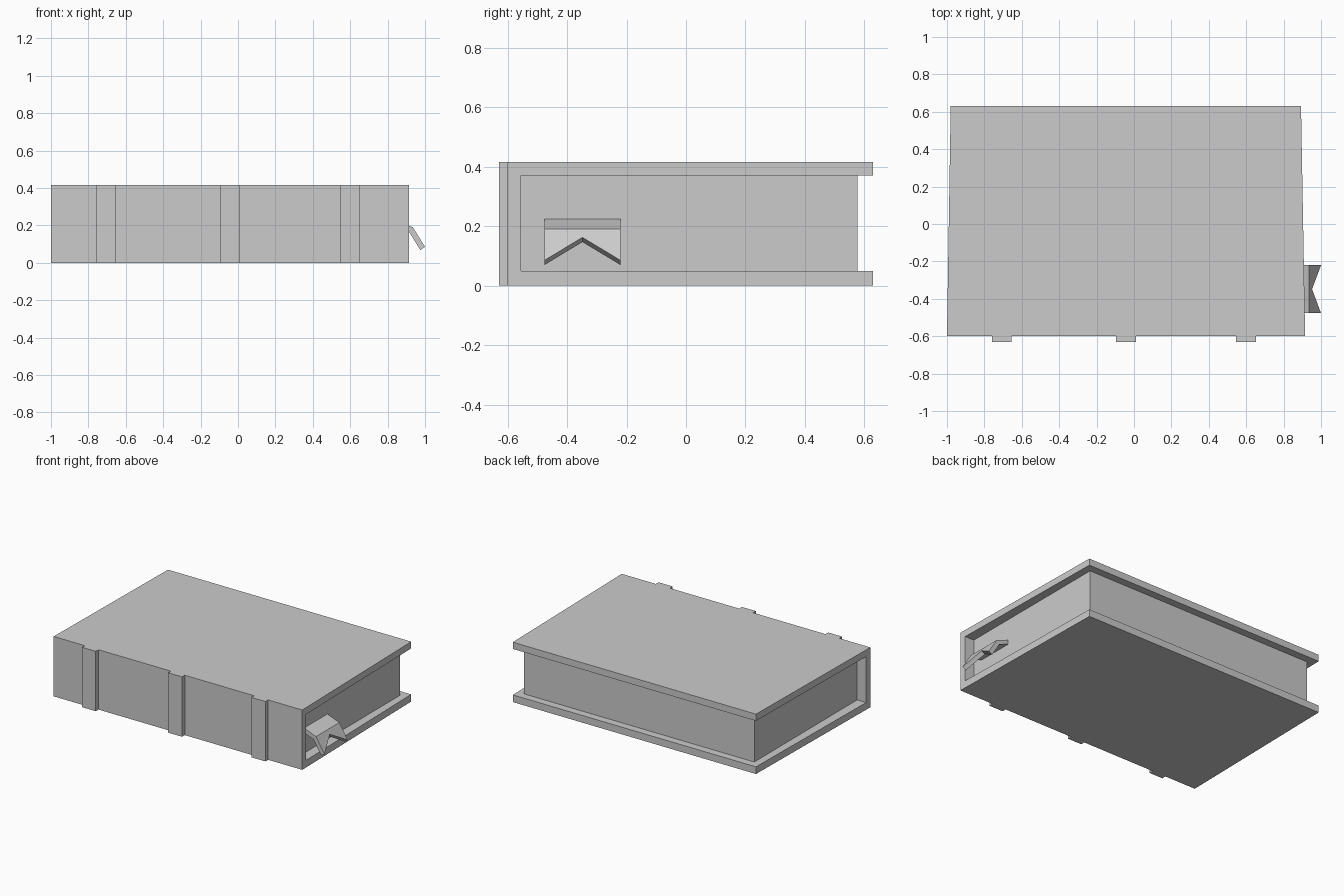
import bpy

if "Cube" in bpy.data.objects:
    bpy.data.objects.remove(bpy.data.objects["Cube"], do_unlink=True)

GREY = (0.6, 0.6, 0.6, 1)
grey = bpy.data.materials.new("plain_grey")
grey.use_nodes = True
grey.diffuse_color = GREY
grey.node_tree.nodes["Principled BSDF"].inputs["Base Color"].default_value = GREY

BACK, SPINE, RIB_FRONT = 0.63, -0.6, -0.63
HEIGHT, BOARD_LOW, BOARD_HIGH = 0.417, 0.05, 0.37
PAGE_FRONT, PAGE_BACK = -0.555, 0.577


def make_object(name, verts, faces):
    mesh = bpy.data.meshes.new(name)
    mesh.from_pydata(verts, [], faces)
    mesh.materials.append(grey)
    obj = bpy.data.objects.new(name, mesh)
    bpy.context.collection.objects.link(obj)
    return obj


def extrude_x(name, profile, left, right):
    """Extrude a counter-clockwise (y, z) profile between two end functions of y."""
    n = len(profile)
    verts = [(end(y), y, z) for end in (left, right) for y, z in profile]
    faces = [tuple(reversed(range(n))), tuple(range(n, 2 * n))]
    faces += [(i, (i + 1) % n, (i + 1) % n + n, i + n) for i in range(n)]
    return make_object(name, verts, faces)


def block(name, x0, x1, y0, y1, z0, z1):
    profile = [(y0, z0), (y1, z0), (y1, z1), (y0, z1)]
    return extrude_x(name, profile, lambda y: x0, lambda y: x1)


# Cover: C-shaped section, slightly narrower towards the open edge
def depth(y):
    return (y - SPINE) / (BACK - SPINE)


extrude_x(
    "cover",
    [(SPINE, 0), (BACK, 0), (BACK, BOARD_LOW), (PAGE_FRONT, BOARD_LOW),
     (PAGE_FRONT, BOARD_HIGH), (BACK, BOARD_HIGH), (BACK, HEIGHT), (SPINE, HEIGHT)],
    lambda y: -1 + 0.02 * depth(y),
    lambda y: 0.915 - 0.022 * depth(y),
)

# Page block
block("pages", -0.93, 0.843, PAGE_FRONT, PAGE_BACK, BOARD_LOW, BOARD_HIGH)

# Raised ribs across the spine
for i, (x0, x1) in enumerate([(-0.76, -0.655), (-0.097, 0.01), (0.545, 0.652)]):
    block(f"spine_rib_{i + 1}", x0, x1, RIB_FRONT, SPINE, 0, HEIGHT)

# Bookmark: bent strip with a notched end
sides = (-0.477, -0.3485, -0.22)
root, bend, tip, notch = (0.843, 0.225), (0.935, 0.19), (1.0, 0.085), (0.952, 0.1625)
rows = [(root,) * 3, (bend,) * 3, (tip, notch, tip)]
verts = [(x, y, z) for row in rows for y, (x, z) in zip(sides, row)]
faces = [(a, a + 3, a + 4, a + 1) for a in (0, 1, 3, 4)]
bookmark = make_object("bookmark", verts, faces)
thick = bookmark.modifiers.new("thickness", "SOLIDIFY")
thick.thickness = 0.03
thick.offset = -1
thick.use_even_offset = True
